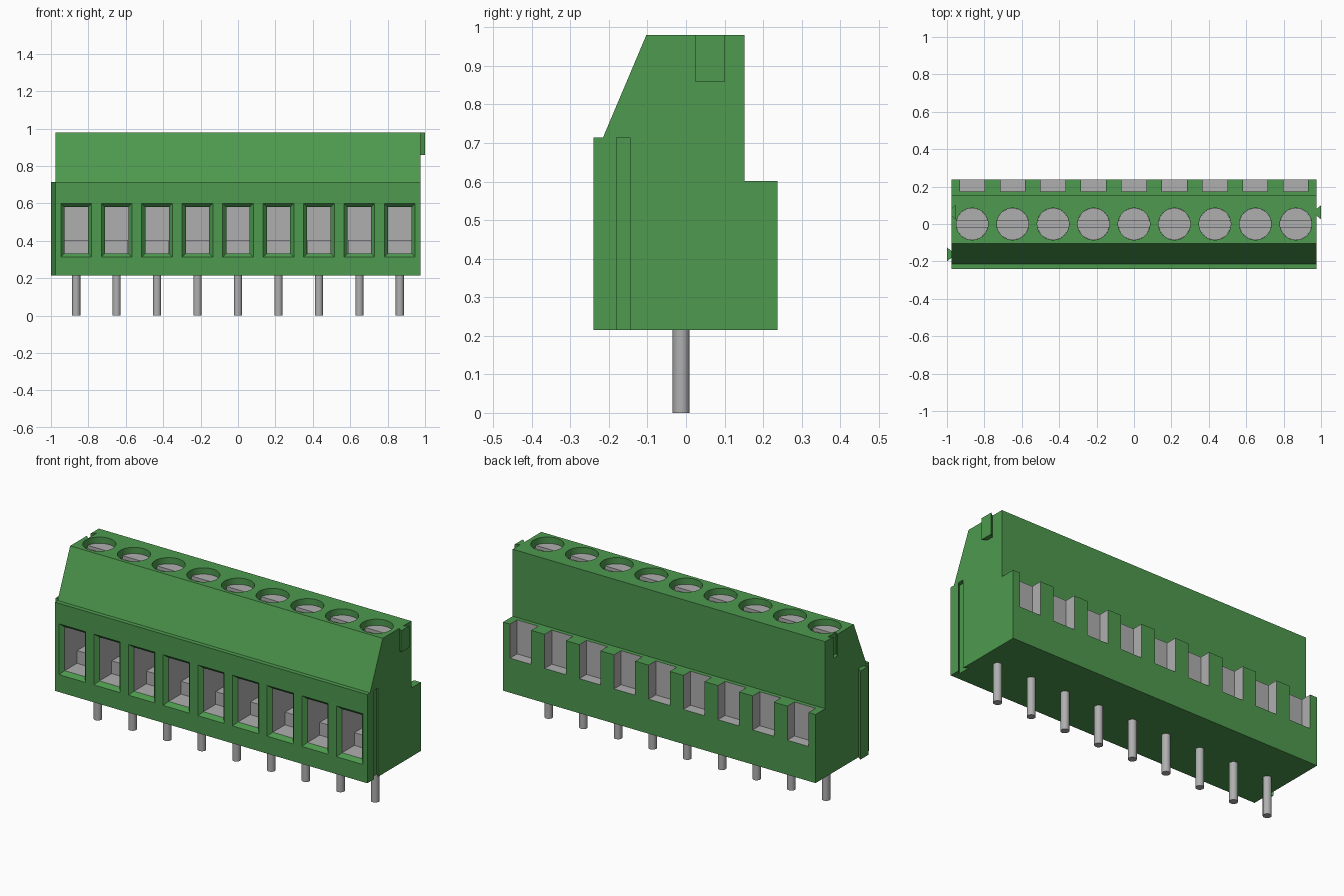
import bpy, bmesh, math
from mathutils import Vector

cube = bpy.data.objects.get("Cube")
if cube:
    bpy.data.objects.remove(cube, do_unlink=True)


def material(name, colour):
    m = bpy.data.materials.new(name)
    m.use_nodes = True
    m.diffuse_color = colour
    m.node_tree.nodes["Principled BSDF"].inputs["Base Color"].default_value = colour
    return m


MATS = [material("green plastic", (0.075, 0.32, 0.077, 1)),
        material("grey metal", (0.43, 0.43, 0.43, 1))]
GREEN, GREY = 0, 1
COUNT, PITCH = 9, 0.2163
CENTRES = [(i - (COUNT - 1) / 2) * PITCH for i in range(COUNT)]
HALF, BASE, LEDGE, TOP = 0.975, 0.215, 0.715, 0.98


def loft(bm, rings, side_mats, cap_mat):
    """Skin a stack of matching rings and cap both ends."""
    loops = [[bm.verts.new(p) for p in ring] for ring in rings]
    n = len(loops[0])
    for a, b, mat in zip(loops, loops[1:], side_mats):
        for i in range(n):
            j = (i + 1) % n
            bm.faces.new((a[i], a[j], b[j], b[i])).material_index = mat
    for cap in (loops[0], loops[-1]):
        bm.faces.new(cap).material_index = cap_mat


def prism(bm, outline, z0, z1, side=GREEN, cap=GREEN):
    loft(bm, [[(x, y, z) for x, y in outline] for z in (z0, z1)], [side], cap)


def box(bm, x, half, y0, y1, z0, z1, mat):
    prism(bm, [(x - half, y0), (x + half, y0), (x + half, y1), (x - half, y1)],
          z0, z1, mat, mat)


def arc(x, y, r, start, end, n):
    return [(x + r * math.cos(start + (end - start) * k / n),
             y + r * math.sin(start + (end - start) * k / n)) for k in range(n + 1)]


def circle(x, y, r, n=40):
    return arc(x, y, r, 0, math.tau, n)[:-1]


def dovetail(x, y, depth):
    """Narrow at the given side face, wider at the far end."""
    return [(x, y - 0.0175), (x, y + 0.0175),
            (x + depth, y + 0.0375), (x + depth, y - 0.0375)]


def finish(bm, name):
    bmesh.ops.recalc_face_normals(bm, faces=bm.faces)
    mesh = bpy.data.meshes.new(name)
    bm.to_mesh(mesh)
    bm.free()
    for m in MATS:
        mesh.materials.append(m)
    obj = bpy.data.objects.new(name, mesh)
    bpy.context.collection.objects.link(obj)
    return obj


def activate(obj):
    bpy.ops.object.select_all(action="DESELECT")
    obj.select_set(True)
    bpy.context.view_layer.objects.active = obj


# Housing: side profile extruded along x
profile = [(-0.24, BASE), (0.238, BASE), (0.238, 0.602), (0.152, 0.602),
           (0.152, TOP), (-0.103, TOP), (-0.215, LEDGE), (-0.24, LEDGE)]
bm = bmesh.new()
loft(bm, [[(x, y, z) for y, z in profile] for x in (-HALF, HALF)], [GREEN], GREEN)
housing = finish(bm, "housing")

# Openings: wire entries, screw holes, rear notches and side grooves
bm = bmesh.new()
for x in CENTRES:
    rings = []
    for y, grow in ((-0.25, 0.029), (-0.219, 0), (0.1, 0)):
        w, z0, z1 = 0.0625 + grow, 0.333 - grow, 0.58 + grow
        rings.append([(x - w, y, z0), (x + w, y, z0), (x + w, y, z1), (x - w, y, z1)])
    loft(bm, rings, [GREEN, GREY], GREY)
    prism(bm, circle(x, 0, 0.085), 0.91, TOP + 0.05, GREEN, GREY)
    box(bm, x, 0.066, 0.175, 0.3, 0.41, 0.65, GREY)
prism(bm, dovetail(HALF + 0.0001, -0.1625, -0.022), BASE - 0.05, LEDGE)
prism(bm, dovetail(-HALF - 0.0001, 0.0625, 0.022), 0.858, TOP + 0.05)
cutter = finish(bm, "opening_cutter")
cutter.hide_render = True

cut = housing.modifiers.new("openings", "BOOLEAN")
cut.operation = "DIFFERENCE"
cut.solver = "EXACT"
cut.object = cutter
activate(housing)
bpy.ops.object.modifier_apply(modifier=cut.name)
bpy.data.objects.remove(cutter, do_unlink=True)

# Interlocking side tabs
bm = bmesh.new()
prism(bm, dovetail(-HALF, -0.1625, -0.025), BASE, LEDGE)
finish(bm, "front_side_tab")
bm = bmesh.new()
prism(bm, dovetail(HALF, 0.0625, 0.025), 0.858, TOP)
finish(bm, "top_side_tab")

# Slotted screw heads, each as two halves beside the slot
bm = bmesh.new()
a = math.asin(0.015 / 0.0845)
for x in CENTRES:
    for turn in (0, math.pi):
        prism(bm, arc(x, 0, 0.0845, turn + a, turn + math.pi - a, 20),
              0.905, 0.945, GREY, GREY)
screws = finish(bm, "screw_heads")

# Clamp blocks inside the wire entries
bm = bmesh.new()
for x in CENTRES:
    box(bm, x, 0.062, -0.11, 0.105, 0.325, 0.405, GREY)
finish(bm, "clamp_blocks")

# Solder pins
bm = bmesh.new()
for x in CENTRES:
    prism(bm, circle(x, -0.0125, 0.022, 24), 0, BASE + 0.02, GREY, GREY)
pins = finish(bm, "solder_pins")

for obj in (housing, screws, pins):
    activate(obj)
    bpy.ops.object.shade_smooth_by_angle(angle=math.radians(30))
